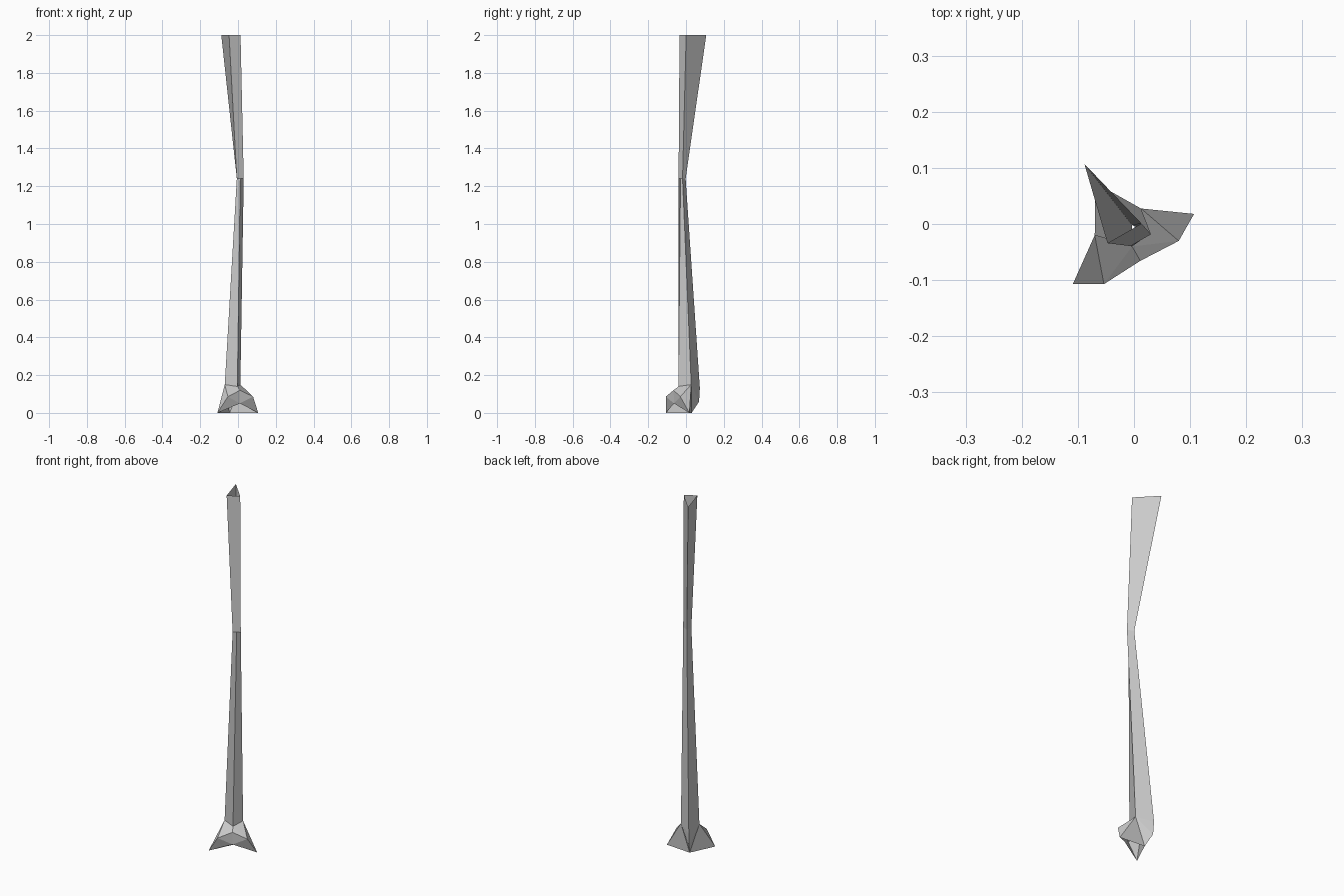
import bpy, bmesh, math

if "Cube" in bpy.data.objects:
    bpy.data.objects.remove(bpy.data.objects["Cube"])

YAW = math.radians(30)
U = (math.cos(YAW), math.sin(YAW))      # sideways axis of the leg
F = (math.sin(YAW), -math.cos(YAW))     # forward axis of the leg
MID = -0.023                            # sideways position of the symmetry plane

bm = bmesh.new()


def vert(s, t, z, mid=MID):
    u = s + mid
    return bm.verts.new((u * U[0] + t * F[0], u * U[1] + t * F[1], z))


def pair(s, t, z, mid=MID):
    return {-1: vert(-s, t, z, mid), 1: vert(s, t, z, mid)}


# Hip: open triangular end
hip_back = vert(0, -0.137, 2.0)
hip = pair(0.035, 0.006, 2.0)
# Knee: narrow ring, shifted sideways
knee_back = vert(0, 0.0, 1.24, -0.004)
knee = pair(0.021, 0.031, 1.24, -0.004)
knee_front = vert(0, 0.031, 1.24, -0.004)
# Ankle
ankle_back = vert(0, -0.098, 0.13)
ankle = pair(0.0476, -0.0177, 0.15)
ankle_front = vert(0, 0.033, 0.14)
# Foot: heel, instep and two splayed toes, open underneath
heel_back = vert(0, -0.093, 0.06)
heel = vert(0, -0.048, 0.0)
instep = vert(0, 0.0625, 0.12)
arch = vert(0, 0.06, 0.05)
knuckle = pair(0.077, 0.066, 0.086)
toe = pair(0.1247, 0.038, 0.0)


def face(k, *vs):
    bm.faces.new(vs if k > 0 else vs[::-1])


face(1, hip[-1], knee[-1], knee_front, knee[1], hip[1])
for k in (-1, 1):
    # Thigh and shin
    face(k, hip[k], knee[k], knee_back, hip_back)
    face(k, knee[k], ankle[k], ankle_back, knee_back)
    face(k, knee_front, ankle_front, ankle[k], knee[k])
    # Top of foot
    face(k, ankle_front, knuckle[k], ankle[k])
    face(k, ankle_front, instep, knuckle[k])
    face(k, instep, arch, knuckle[k])
    face(k, arch, toe[k], knuckle[k])
    # Outer side and heel
    face(k, ankle[k], knuckle[k], toe[k])
    face(k, ankle[k], toe[k], heel)
    face(k, ankle[k], heel, heel_back)
    face(k, ankle[k], heel_back, ankle_back)

mesh = bpy.data.meshes.new("leg")
bm.to_mesh(mesh)
bm.free()
leg = bpy.data.objects.new("leg", mesh)
bpy.context.collection.objects.link(leg)
